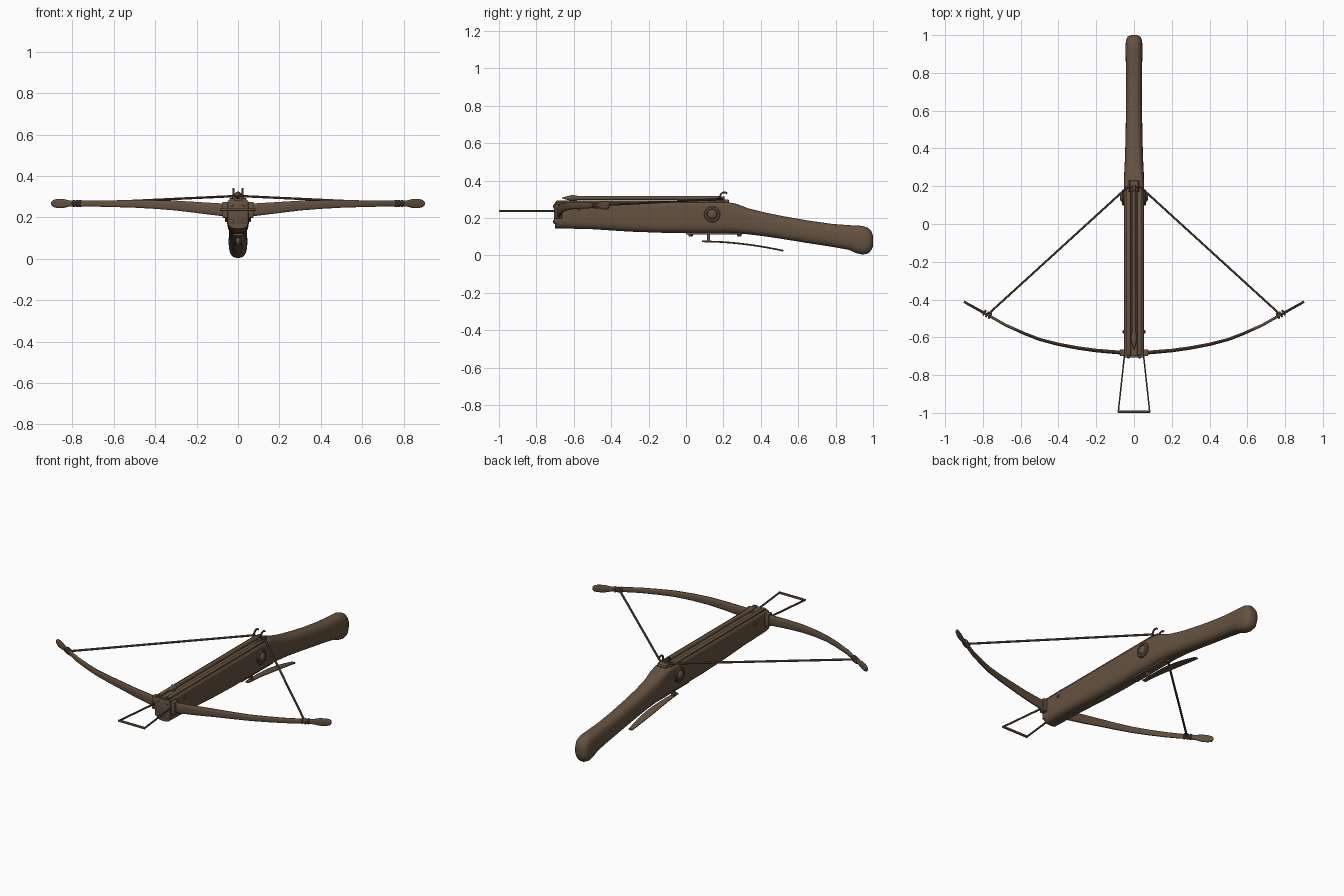
import bpy, bmesh, math
from mathutils import Vector

if "Cube" in bpy.data.objects:
    bpy.data.objects.remove(bpy.data.objects["Cube"])

mat = bpy.data.materials.new("brown_wood")
mat.diffuse_color = (0.13, 0.085, 0.052, 1)
mat.use_nodes = True
mat.node_tree.nodes["Principled BSDF"].inputs["Base Color"].default_value = mat.diffuse_color


def finish(name, bm, angle=35):
    bmesh.ops.recalc_face_normals(bm, faces=bm.faces)
    me = bpy.data.meshes.new(name)
    bm.to_mesh(me)
    bm.free()
    ob = bpy.data.objects.new(name, me)
    bpy.context.collection.objects.link(ob)
    me.materials.append(mat)
    bpy.ops.object.select_all(action='DESELECT')
    ob.select_set(True)
    bpy.context.view_layer.objects.active = ob
    bpy.ops.object.shade_smooth_by_angle(angle=math.radians(angle))
    return ob


def loft(name, rings, angle=35):
    """Skin closed rings of points and cap both ends."""
    bm = bmesh.new()
    vs = [[bm.verts.new(p) for p in r] for r in rings]
    n = len(vs[0])
    for a, b in zip(vs, vs[1:]):
        for i in range(n):
            bm.faces.new((a[i], a[(i + 1) % n], b[(i + 1) % n], b[i]))
    bm.faces.new(vs[0])
    bm.faces.new(vs[-1])
    return finish(name, bm, angle)


def sgn_pow(v, e):
    return math.copysign(abs(v) ** e, v)


def sweep(name, pts, sizes, n=10, power=2, up=(0, 0, 1)):
    """Superellipse swept along a path; sizes are (side, up) half extents."""
    pts = [Vector(p) for p in pts]
    rings = []
    for i, p in enumerate(pts):
        t = (pts[min(i + 1, len(pts) - 1)] - pts[max(i - 1, 0)]).normalized()
        side = t.cross(Vector(up)).normalized()
        top = side.cross(t)
        w, h = sizes[i] if isinstance(sizes, list) else sizes
        rings.append([p + side * w * sgn_pow(math.cos(a), 2 / power) + top * h * sgn_pow(math.sin(a), 2 / power)
                      for a in (2 * math.pi * (k + .5) / n for k in range(n))])
    return loft(name, rings)


def box(name, c, s, bevel=0.003):
    bm = bmesh.new()
    bmesh.ops.create_cube(bm, size=1)
    for v in bm.verts:
        v.co = Vector(c) + Vector((v.co.x * s[0], v.co.y * s[1], v.co.z * s[2]))
    bmesh.ops.bevel(bm, geom=bm.edges[:], offset=bevel, segments=2, affect='EDGES', profile=.5)
    return finish(name, bm)


def turned(name, origin, axis, profile, n=24):
    """Profile of (distance, radius) turned about an axis."""
    o, ax = Vector(origin), Vector(axis).normalized()
    u = ax.orthogonal().normalized()
    w = ax.cross(u)
    return loft(name, [[o + ax * d + (u * math.cos(2 * math.pi * k / n) + w * math.sin(2 * math.pi * k / n)) * r
                        for k in range(n)] for d, r in profile])


# Stock: y, bottom, top, half width, squareness of the top
stock = [(-.7, .145, .285, .052, 8), (-.5, .14, .285, .053, 8), (-.3, .127, .285, .053, 8), (-.1, .12, .285, .053, 8),
         (.1, .12, .285, .053, 8), (.22, .12, .285, .053, 6), (.27, .118, .276, .052, 4), (.33, .113, .253, .049, 3),
         (.42, .102, .23, .046, 2.7), (.52, .087, .21, .044, 2.6), (.65, .066, .187, .042, 2.6),
         (.78, .046, .169, .042, 2.6), (.87, .03, .162, .044, 2.6), (.91, .012, .16, .045, 2.6),
         (.945, .004, .158, .045, 2.6), (.975, .01, .147, .042, 2.6), (.992, .03, .128, .033, 2.5),
         (1.0, .05, .105, .018, 2.3)]
rings = []
for y, lo, hi, w, p in stock:
    ring = []
    for k in range(40):
        a = 2 * math.pi * (k + .5) / 40
        e = 2 / (p if math.sin(a) > 0 else min(p, 3.2))
        ring.append((w * sgn_pow(math.cos(a), e), y, (lo + hi) / 2 + (hi - lo) / 2 * sgn_pow(math.sin(a), e)))
    rings.append(ring)
loft("stock", rings, 40)

# Bow limbs in one sweep, mirrored about the middle
half = [(.08, -.68, .237, .031), (.2, -.67, .248, .027), (.3, -.656, .257, .024), (.4, -.637, .262, .021),
        (.5, -.611, .265, .0185), (.58, -.58, .266, .017), (.68, -.535, .267, .0155), (.78, -.478, .267, .014),
        (.815, -.459, .267, .015), (.845, -.442, .267, .022), (.875, -.426, .267, .022), (.893, -.415, .267, .017),
        (.9, -.411, .267, .008)]
full = [(-x, y, z, h) for x, y, z, h in reversed(half)] + [(0, -.682, .235, .032)] + half
sweep("bow", [q[:3] for q in full],
      [(.0105 - .0045 * abs(q[0]), q[3]) for q in full], 16, 2.6)

# Bowstring, drawn back behind the bolt
sweep("bowstring", [(-.775, -.48, .267), (-.035, .195, .302), (.035, .195, .302), (.775, -.48, .267)], (.006, .006), 8)

# Bolt with a pointed head, lying on the track
turned("bolt", (0, -.665, .307), (0, 1, 0), [(0, .001), (.025, .009), (.06, .018), (.075, .013), (.09, .012),
                                             (.84, .012), (.845, .008), (.87, .007)], 12)
for s in (-1, 1):
    side = "right" if s > 0 else "left"
    # Track rails and nut discs
    box("rail_" + side, (s * .029, -.245, .287), (.024, .9, .012))
    turned("nut_disc_" + side, (s * .047, .14, .22), (s, 0, 0),
           [(0, .043), (.012, .043), (.016, .039), (.017, .03), (.014, .026), (.02, .022), (.026, .014), (.027, .003)], 28)
    # Hooks holding the string
    arc = [(s * .022, .205 + .023 * math.cos(a), .314 + .023 * math.sin(a))
           for a in (math.radians(190 - 16 * i) for i in range(10))]
    sweep("string_hook_" + side, [(s * .022, .186, .275)] + arc, (.005, .005), 8, 3, (1, 0, 0))
    # String loops around the limb
    for k, x in enumerate((.762, .777, .792)):
        c, t = Vector((s * x, -.478 - (.777 - x) * .57, .267)), Vector((s, .57, 0))
        turned(f"string_loop_{side}_{k}", c - t.normalized() * .005, t,
               [(0, .014), (.002, .017), (.008, .017), (.01, .014)], 16)
    # Bow clamps and their screws
    box("bow_clamp_" + side, (s * .06, -.682, .236), (.03, .036, .076))
    turned("side_screw_" + side, (s * .05, -.57, .25), (s, 0, 0), [(0, .01), (.008, .009), (.011, .004)], 14)
    for k, z in enumerate((.18, .262)):
        turned(f"front_screw_{side}_{k}", (s * .03, -.695, z), (0, -1, 0), [(0, .011), (.012, .01), (.016, .004)], 14)
    # Stirrup arm
    sweep("stirrup_arm_" + side, [(s * .05, -.69, .237), (s * .083, -.993, .237)], (.004, .005), 8, 4)

box("front_plate", (0, -.7, .222), (.1, .014, .11))
box("stirrup_bar", (0, -.994, .237), (.174, .011, .011), .002)
box("nut_block", (0, .2, .289), (.06, .06, .022), .006)

# Trigger plate, post and curved lever
box("trigger_plate", (0, .15, .117), (.045, .3, .012))
for k, y in enumerate((.025, .285)):
    turned(f"plate_screw_{k}", (0, y, .118), (0, 0, -1), [(0, .013), (.013, .012), (.018, .005)], 14)
box("trigger_post", (0, .12, .097), (.02, .016, .05), .002)
lever = [(0, .085 + .435 * t, .075 - .05 * t ** 1.9) for t in (i / 12 for i in range(13))]
sweep("trigger_lever", lever, [(.012 + .012 * math.sin(math.pi * (i / 12) ** 1.3), .0045) for i in range(13)], 12, 3.5)
